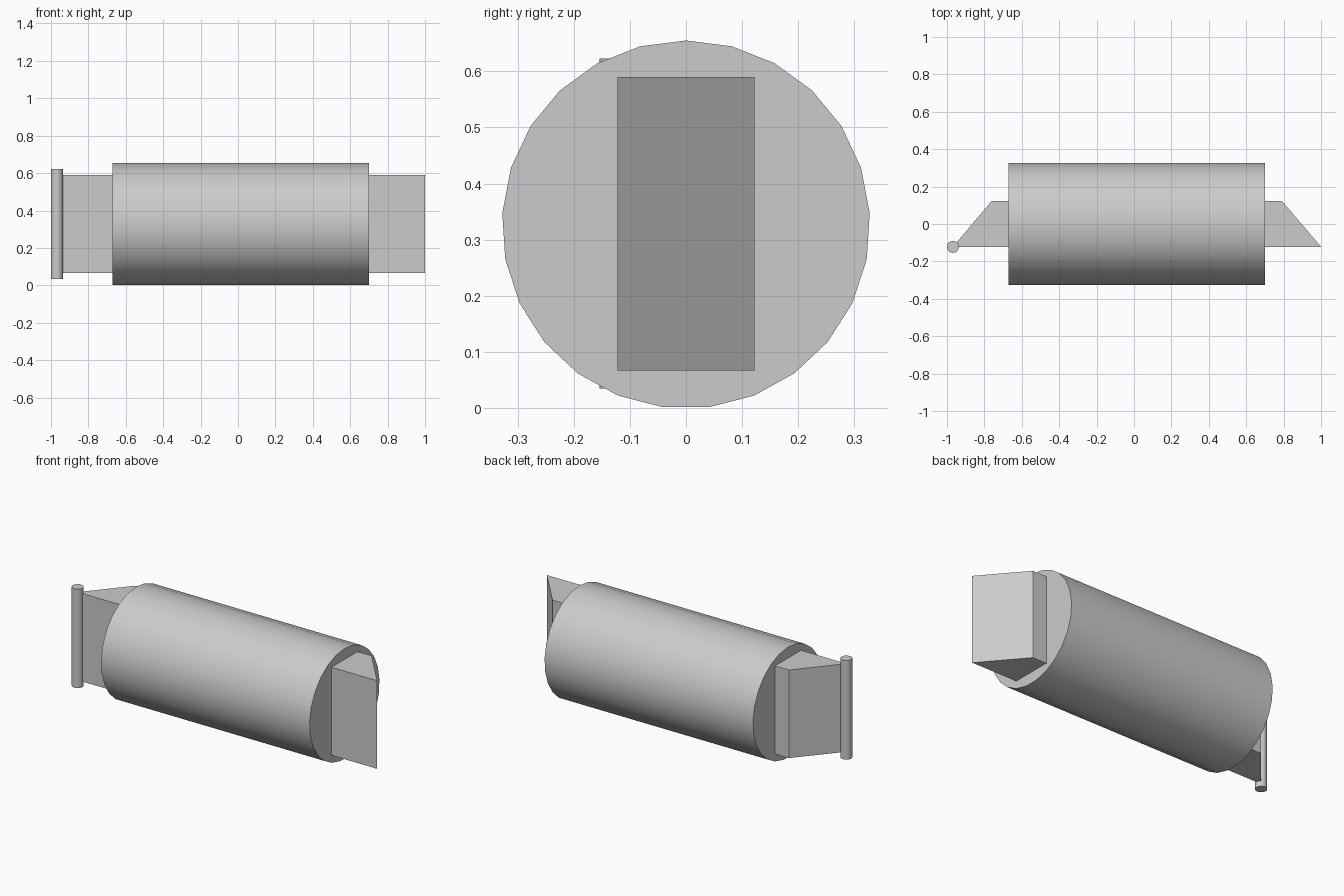
import bpy
import math
from mathutils import Vector

cube = bpy.data.objects.get("Cube")
if cube:
    bpy.data.objects.remove(cube, do_unlink=True)

grey = bpy.data.materials.new("light_grey")
grey.use_nodes = True
colour = (0.6, 0.6, 0.6, 1)
grey.diffuse_color = colour
grey.node_tree.nodes["Principled BSDF"].inputs["Base Color"].default_value = colour


def prism(name, profile, depth, smooth=False):
    """Extrude a closed profile of 3D points along the depth vector."""
    n = len(profile)
    bottom = [Vector(p) for p in profile]
    top = [p + Vector(depth) for p in bottom]
    faces = [tuple(reversed(range(n))), tuple(range(n, 2 * n))]
    faces += [(i, (i + 1) % n, n + (i + 1) % n, n + i) for i in range(n)]
    mesh = bpy.data.meshes.new(name)
    mesh.from_pydata(bottom + top, [], faces)
    mesh.materials.append(grey)
    obj = bpy.data.objects.new(name, mesh)
    bpy.context.collection.objects.link(obj)
    if smooth:
        bpy.ops.object.select_all(action='DESELECT')
        obj.select_set(True)
        bpy.context.view_layer.objects.active = obj
        bpy.ops.object.shade_smooth_by_angle(angle=math.radians(40))
    return obj


SIDES = 25
angles = [math.tau * i / SIDES for i in range(SIDES)]

# Main drum lying along x, with one edge at the very top
R, CZ = 0.328, 0.327
prism("drum", [(-0.67, R * math.sin(-a), CZ + R * math.cos(a)) for a in angles],
      (1.37, 0, 0), smooth=True)

# Trapezoid bar running through the drum, with a bevelled tip at each end
prism("bevelled_bar",
      [(-0.968, -0.122, 0.067), (1.0, -0.122, 0.067),
       (0.792, 0.122, 0.067), (-0.762, 0.122, 0.067)],
      (0, 0, 0.523))

# Upright pin at the right-hand tip of the bar
r = 0.032
prism("end_pin", [(-0.968 + r * math.cos(a), -0.122 + r * math.sin(a), 0.035) for a in angles],
      (0, 0, 0.588), smooth=True)
